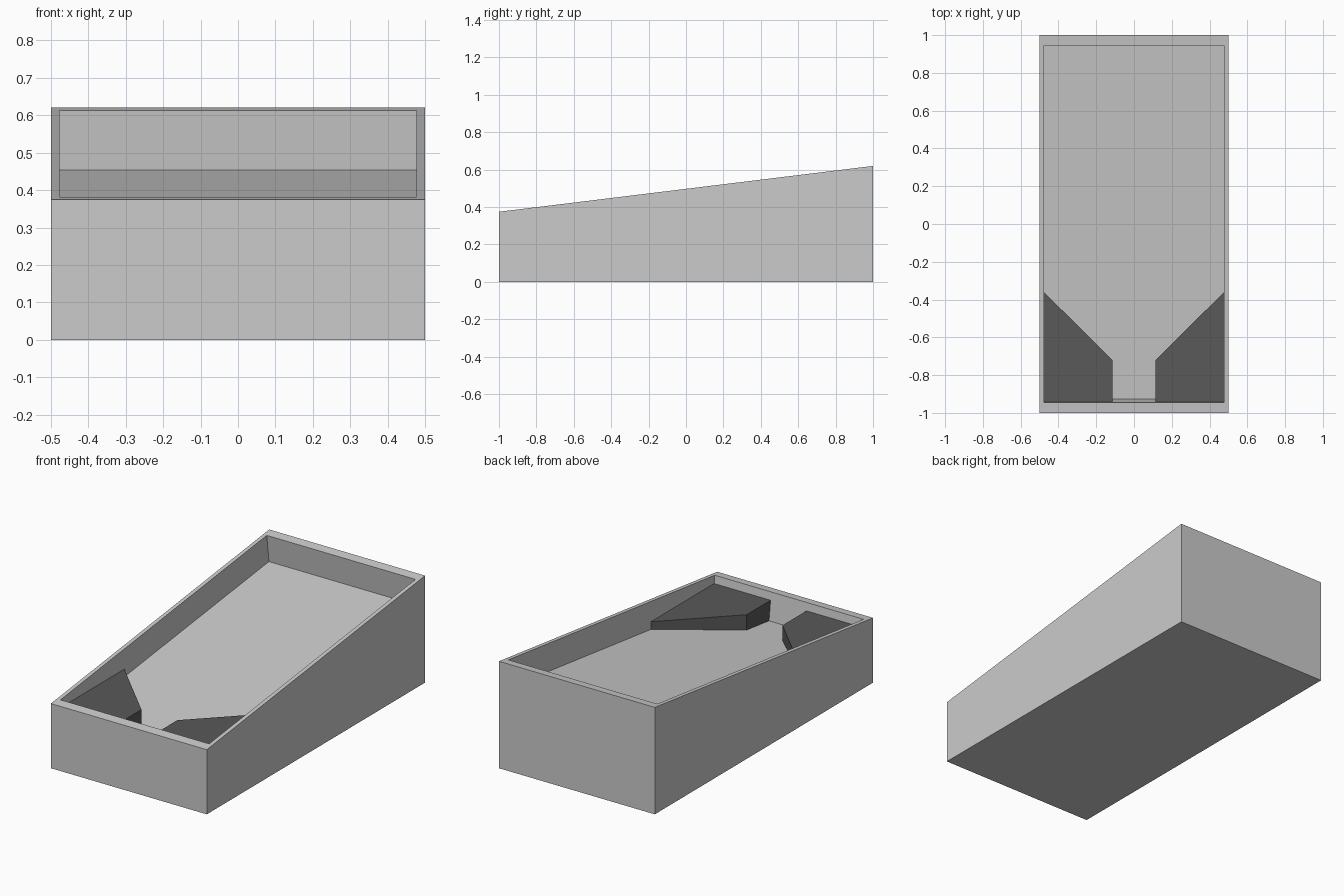
import bpy, bmesh
from mathutils import Vector

if "Cube" in bpy.data.objects:
    bpy.data.objects.remove(bpy.data.objects["Cube"])

SLOPE = 0.1225
def rim_z(y): return 0.4975 + SLOPE * y
def floor_z(y): return 0.3353 + SLOPE * y

def make_object(name, bm):
    bmesh.ops.recalc_face_normals(bm, faces=bm.faces)
    me = bpy.data.meshes.new(name)
    bm.to_mesh(me)
    bm.free()
    ob = bpy.data.objects.new(name, me)
    bpy.context.collection.objects.link(ob)
    return ob

# Sloped cabinet: a box whose top is tilted, then inset and sunk along its normal
bm = bmesh.new()
bmesh.ops.create_cube(bm, size=1)
for v in bm.verts:
    v.co.y *= 2
    v.co.z = rim_z(v.co.y) if v.co.z > 0 else 0
bm.normal_update()
top = max(bm.faces, key=lambda f: f.normal.z)
normal = top.normal.copy()
bmesh.ops.inset_individual(bm, faces=[top], thickness=0.02)
for v in top.verts:
    x = 0.477 if v.co.x > 0 else -0.477
    y = 0.945 if v.co.y > 0 else -0.945
    v.co = Vector((x, y, rim_z(y)))
rim = [v.co.copy() for v in top.verts]
walls = bmesh.ops.extrude_discrete_faces(bm, faces=[top])
for v in walls["faces"][0].verts:
    v.co -= normal * 0.161
make_object("cabinet", bm)

# Level corner blocks resting on the sunken floor, mirrored left and right
dark = bpy.data.materials.new("dark_grey")
dark.diffuse_color = (0.1, 0.1, 0.1, 1)
dark.use_nodes = True
dark.node_tree.nodes["Principled BSDF"].inputs["Base Color"].default_value = dark.diffuse_color
TOP = 0.336
outline = [(0.477, -0.939, -0.925), (0.115, -0.939, -0.925),
           (0.115, -0.72, -0.72), (0.477, -0.36, -0.36)]   # x, top y, bottom y
for side, label in ((-1, "left"), (1, "right")):
    bm = bmesh.new()
    upper = [bm.verts.new((side * x, yt, TOP)) for x, yt, yb in outline]
    lower = [bm.verts.new((side * x, yb, floor_z(yb))) for x, yt, yb in outline]
    bm.faces.new(upper)
    bm.faces.new(lower)
    for i in range(4):
        j = (i + 1) % 4
        bm.faces.new((upper[i], upper[j], lower[j], lower[i]))
    make_object(label + "_corner_block", bm).data.materials.append(dark)
